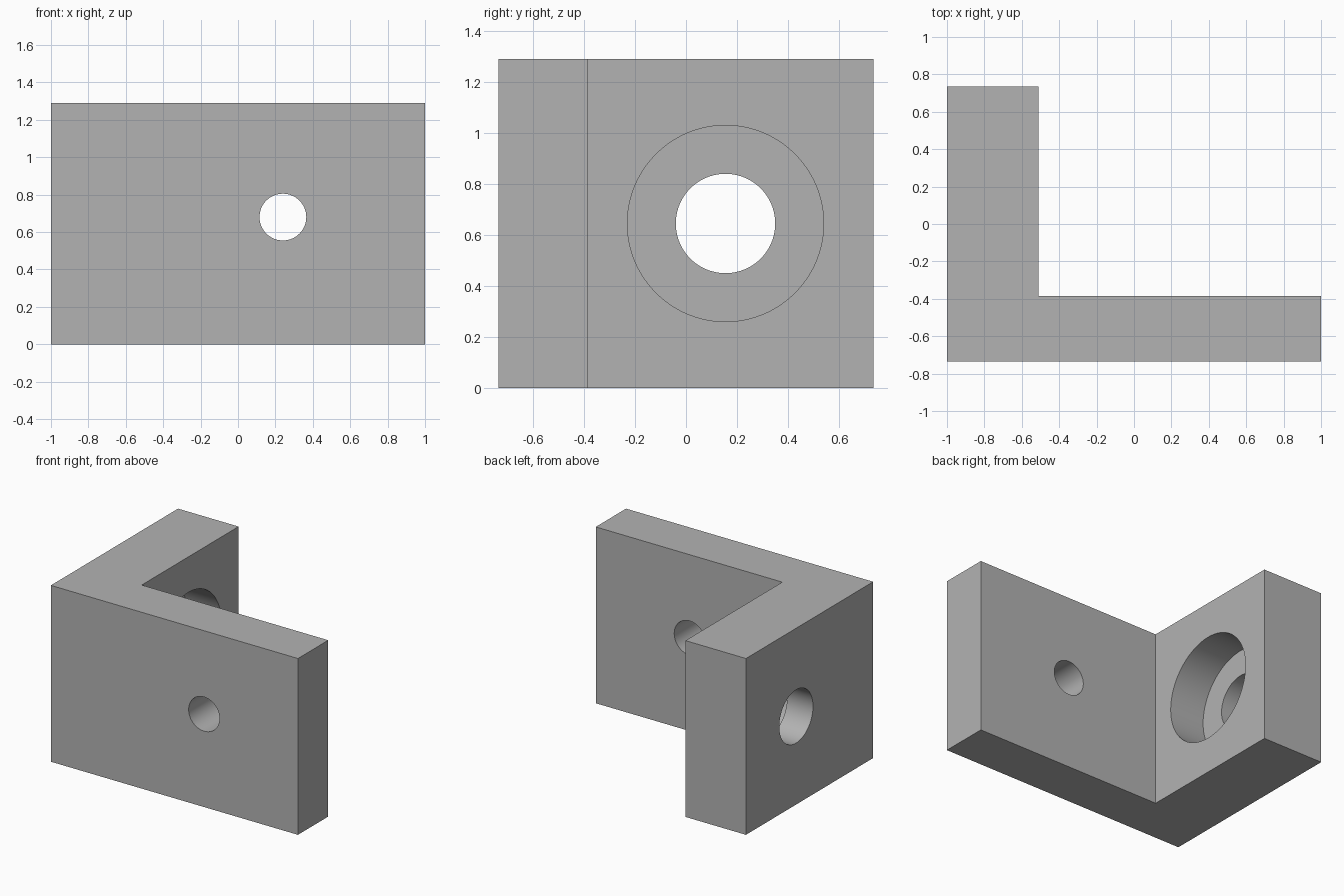
import bpy
import bmesh
from math import radians
from mathutils import Matrix

cube = bpy.data.objects.get("Cube")
if cube:
    bpy.data.objects.remove(cube, do_unlink=True)

HEIGHT = 1.29
DEPTH = 0.735          # half of the overall depth
INNER_X, INNER_Y = -0.51, -0.385


def add_object(name, bm):
    mesh = bpy.data.meshes.new(name)
    bm.normal_update()
    bm.to_mesh(mesh)
    bm.free()
    obj = bpy.data.objects.new(name, mesh)
    bpy.context.collection.objects.link(obj)
    return obj


def drill(target, name, radius, length, center, axis):
    """Cut a round hole along the x or y axis."""
    bm = bmesh.new()
    turn = Matrix.Rotation(radians(90), 4, "Y" if axis == "X" else "X")
    bmesh.ops.create_cone(bm, cap_ends=True, segments=96, radius1=radius,
                          radius2=radius, depth=length,
                          matrix=Matrix.Translation(center) @ turn)
    cutter = add_object(name, bm)
    cutter.hide_render = True
    mod = target.modifiers.new(name, "BOOLEAN")
    mod.operation = "DIFFERENCE"
    mod.solver = "EXACT"
    mod.object = cutter
    bpy.context.view_layer.objects.active = target
    bpy.ops.object.modifier_apply(modifier=mod.name)
    bpy.data.objects.remove(cutter, do_unlink=True)


# L-shaped body, extruded upward from its plan outline
outline = [(-1, -DEPTH), (1, -DEPTH), (1, INNER_Y),
           (INNER_X, INNER_Y), (INNER_X, DEPTH), (-1, DEPTH)]
bm = bmesh.new()
base = bm.faces.new([bm.verts.new((x, y, 0)) for x, y in outline])
top = bmesh.ops.extrude_face_region(bm, geom=[base])["geom"]
bmesh.ops.translate(bm, vec=(0, 0, HEIGHT),
                    verts=[v for v in top if isinstance(v, bmesh.types.BMVert)])
bmesh.ops.recalc_face_normals(bm, faces=bm.faces)
bracket = add_object("angle_bracket", bm)

# Single grey material
grey = bpy.data.materials.new("plain grey")
grey.use_nodes = True
color = (0.45, 0.45, 0.45, 1)
grey.diffuse_color = color
grey.node_tree.nodes["Principled BSDF"].inputs["Base Color"].default_value = color
bracket.data.materials.append(grey)

# Small hole through the long plate
drill(bracket, "plate_hole", 0.125, 1, (0.24, -0.56, 0.68), "Y")

# Counterbore sunk into the inner face of the thick arm, then its through hole
bore_depth = 0.28
drill(bracket, "counterbore", 0.385, bore_depth * 2, (INNER_X, 0.155, 0.645), "X")
drill(bracket, "arm_hole", 0.195, 1, (-0.75, 0.155, 0.645), "X")

# Smooth hole walls with crisp edges
bpy.ops.object.select_all(action="DESELECT")
bracket.select_set(True)
bpy.context.view_layer.objects.active = bracket
bpy.ops.object.shade_smooth_by_angle(angle=radians(30))
